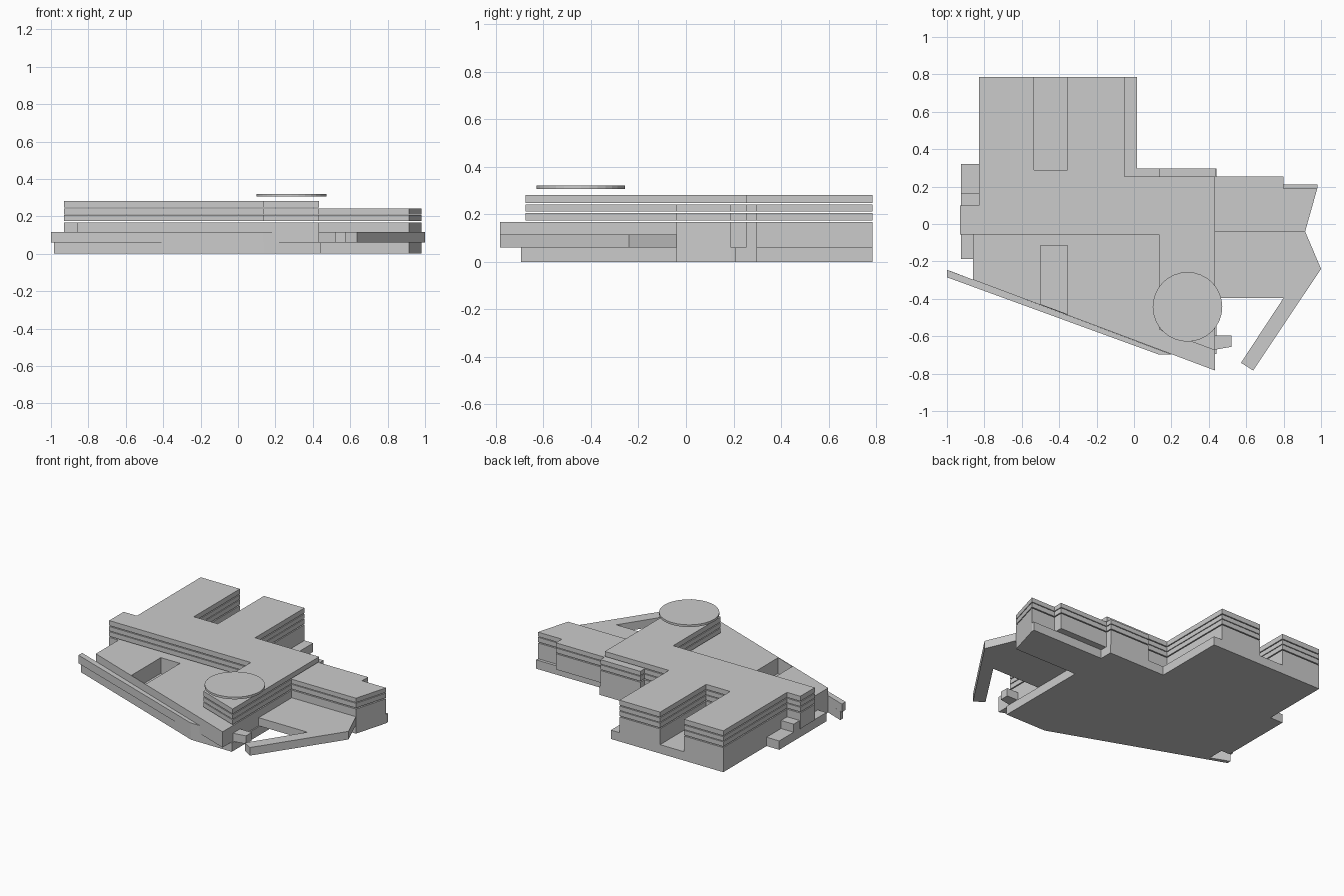
import bpy, bmesh


def slab(name, outline, z0, z1):
    """Extrude a flat plan outline from z0 to z1."""
    bm = bmesh.new()
    face = bm.faces.new([bm.verts.new((x, y, z0)) for x, y in outline])
    bmesh.ops.triangulate  # concave outlines stay as n-gons
    top = bmesh.ops.extrude_face_region(bm, geom=[face])["geom"]
    bmesh.ops.translate(bm, vec=(0, 0, z1 - z0),
                        verts=[v for v in top if isinstance(v, bmesh.types.BMVert)])
    bmesh.ops.recalc_face_normals(bm, faces=bm.faces)
    mesh = bpy.data.meshes.new(name)
    bm.to_mesh(mesh)
    bm.free()
    obj = bpy.data.objects.new(name, mesh)
    bpy.context.collection.objects.link(obj)
    return obj


def rect(x0, x1, y0, y1):
    return [(x0, y0), (x1, y0), (x1, y1), (x0, y1)]


def cut(obj, outline, z0, z1):
    cutter = slab(obj.name + "_cutter", outline, z0, z1)
    cutter.hide_render = True
    cutter.hide_set(True)
    mod = obj.modifiers.new("cut", "BOOLEAN")
    mod.object = cutter
    mod.solver = "EXACT"


# Shared plan pieces: rear U-shaped block and right wing
rear = [(-0.05, 0.785), (-0.355, 0.785), (-0.355, 0.29), (-0.535, 0.29),
        (-0.535, 0.785), (-0.83, 0.785), (-0.83, 0.10), (-0.93, 0.10), (-0.93, -0.055)]
wing = [(0.432, -0.04), (0.915, -0.04), (0.98, 0.19), (0.80, 0.19), (0.80, 0.255),
        (0.435, 0.255), (0.435, 0.298), (0.135, 0.298), (0.135, 0.255), (-0.05, 0.255)]
tower = [(0.135, -0.055), (0.135, -0.565), (0.432, -0.675)]

# Ground storey
slab("base", [(-0.985, -0.278), (0.135, -0.695), (0.44, -0.695), (0.44, -0.04),
              (0.915, -0.04), (0.98, 0.19), (0.98, 0.21), (0.44, 0.21), (0.44, 0.298),
              (0.015, 0.298), (0.015, 0.785), (-0.83, 0.785), (-0.83, 0.32),
              (-0.925, 0.32), (-0.925, -0.187), (-0.86, -0.187), (-0.86, -0.298),
              (-0.985, -0.25)], 0, 0.06)

# Podium with a sunken court
podium = slab("podium", [(-0.86, -0.055), (-0.86, -0.298), (0.432, -0.783)] + wing + rear,
              0.06, 0.167)
cut(podium, [(-0.5, -0.115), (-0.5, -0.428), (-0.355, -0.482), (-0.355, -0.115)], 0.0601, 0.2)

# Upper floors, separated by thin shadow gaps
for i, (z0, z1) in enumerate([(0.174, 0.206), (0.211, 0.241)]):
    slab(f"upper_floor_{i + 1}", tower + wing + rear, z0, z1)
slab("top_floor", tower + [(0.432, 0.255), (-0.05, 0.255)] + rear, 0.247, 0.281)

# Slanted front beam and side ledge
slab("front_beam", [(-1, -0.245), (-1, -0.285), (0.13, -0.697), (0.20, -0.697)], 0.06, 0.115)
slab("side_ledge", rect(-0.925, -0.83, 0.10, 0.165), 0.06, 0.115)

# Terrace with angled arm, and small porch
slab("terrace", [(0.432, -0.04), (0.915, -0.04), (1.0, -0.24), (0.637, -0.783),
                 (0.572, -0.742), (0.80, -0.395), (0.432, -0.395)], 0.06, 0.115)
slab("porch", [(0.432, -0.595), (0.52, -0.595), (0.52, -0.657), (0.432, -0.672)], 0.06, 0.115)

# Round roof disc
bpy.ops.mesh.primitive_cylinder_add(vertices=32, radius=0.186, depth=0.015,
                                    location=(0.286, -0.443, 0.313))
bpy.context.object.name = "roof_disc"
